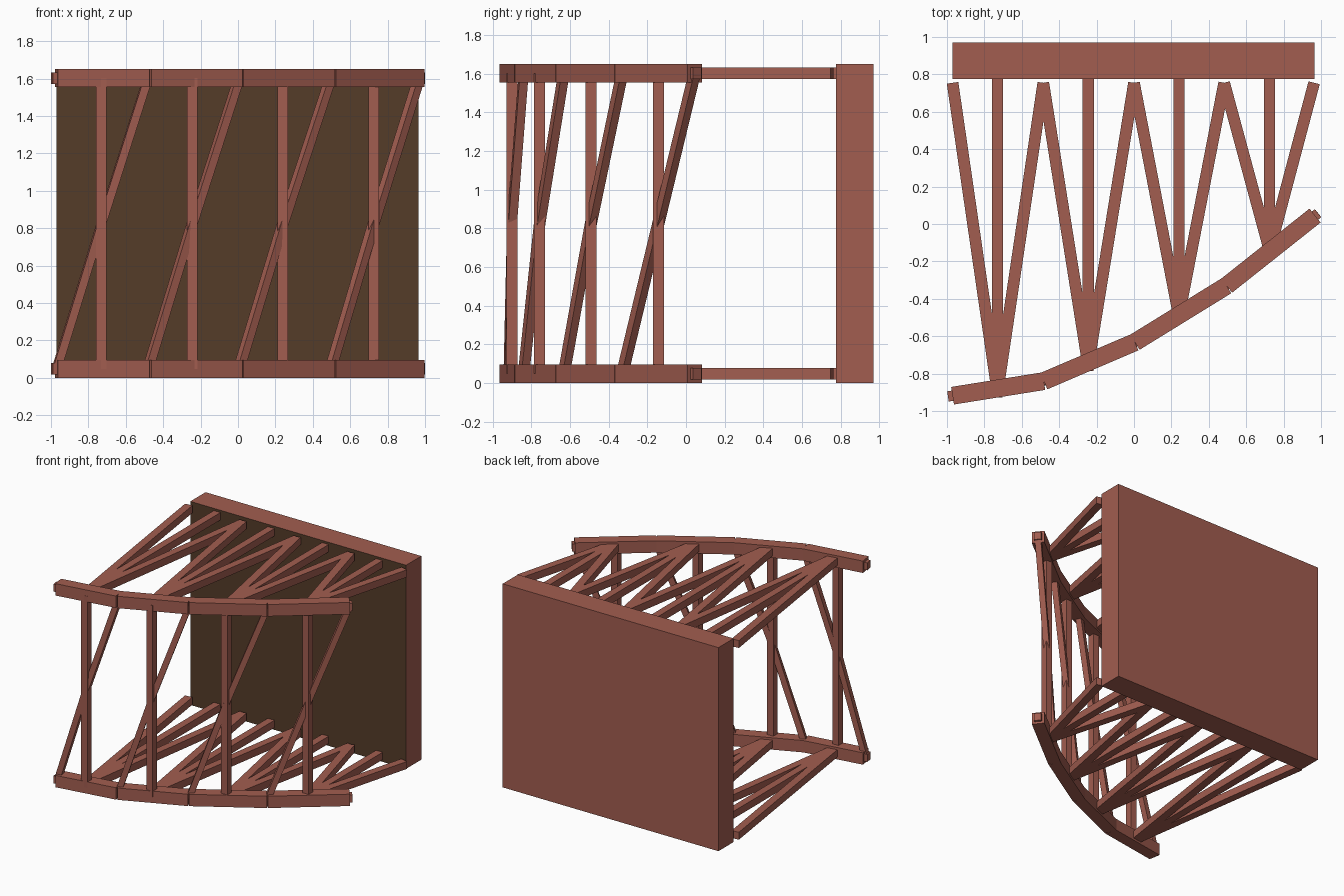
import bpy
from mathutils import Vector, Matrix

if "Cube" in bpy.data.objects:
    bpy.data.objects.remove(bpy.data.objects["Cube"])


def material(name, rgb):
    m = bpy.data.materials.new(name)
    m.diffuse_color = (*rgb, 1)
    m.use_nodes = True
    m.node_tree.nodes["Principled BSDF"].inputs["Base Color"].default_value = m.diffuse_color
    return m


RED = material("red_steel", (0.36, 0.11, 0.08))
BROWN = material("dark_brown", (0.09, 0.045, 0.022))


def box(name, size, matrix):
    bpy.ops.mesh.primitive_cube_add(size=1)
    ob = bpy.context.object
    ob.name = name
    ob.data.transform(matrix @ Matrix.Diagonal((*size, 1)))
    ob.data.materials.append(RED)
    return ob


def beam(name, a, b, w, h, side=None, extend=(0, 0)):
    """Square bar from a to b; w is across, h is the remaining direction."""
    a, b = Vector(a), Vector(b)
    d = (b - a).normalized()
    a, b = a - d * extend[0], b + d * extend[1]
    s = Vector(side) if side else Vector((0, 0, 1)).cross(d)
    s = (s - d * s.dot(d)).normalized()
    u = d.cross(s)
    m = Matrix((d, s, u)).transposed().to_4x4()
    m.translation = (a + b) / 2
    return box(name, ((b - a).length, w, h), m)


# Back slab with a dark front face
slab = box("back_slab", (1.935, 0.195, 1.65), Matrix.Translation((-0.0025, 0.8725, 0.825)))
slab.data.materials.append(BROWN)
for p in slab.data.polygons:
    if p.normal.y < -0.9:
        p.material_index = 1

nodes = [(-0.97, -0.918), (-0.482, -0.84), (0.005, -0.632), (0.495, -0.33), (0.968, 0.045)]
posts = [(-0.73, -0.90), (-0.245, -0.757), (0.24, -0.492), (0.725, -0.143)]
wall_x = [-0.97, -0.485, 0.0, 0.482, 0.963]
LOW, HIGH, MID = 0.048, 1.602, 0.825

for level, z in (("bottom", LOW), ("top", HIGH)):
    for i in range(4):
        a, b = (*nodes[i], z), (*nodes[i + 1], z)
        # Curved chord: outer sleeve and thinner core
        beam(f"{level}_chord", a, b, 0.095, 0.096)
        beam(f"{level}_chord_core", a, b, 0.055, 0.06,
             extend=(0.025 if i == 0 else 0, 0.02 if i == 3 else 0))
        # Straight strut and V braces back to the slab
        px, py = posts[i]
        beam(f"{level}_strut", (px, py, z), (px, 0.78, z), 0.06, 0.06)
        for k in (i, i + 1):
            beam(f"{level}_brace", (px, py, z), (wall_x[k], 0.755, z), 0.062, 0.06)

# Front posts and diagonals
for i, (px, py) in enumerate(posts):
    beam("post", (px, py, LOW), (px, py, HIGH), 0.056, 0.056, side=(1, 0, 0))
    run = (nodes[i + 1][0] - nodes[i][0], nodes[i + 1][1] - nodes[i][1], 0)
    beam("lower_diagonal", (*nodes[i], LOW), (px, py, MID), 0.045, 0.045, side=run)
    beam("upper_diagonal", (px, py, MID), (*nodes[i + 1], HIGH), 0.045, 0.045, side=run)
